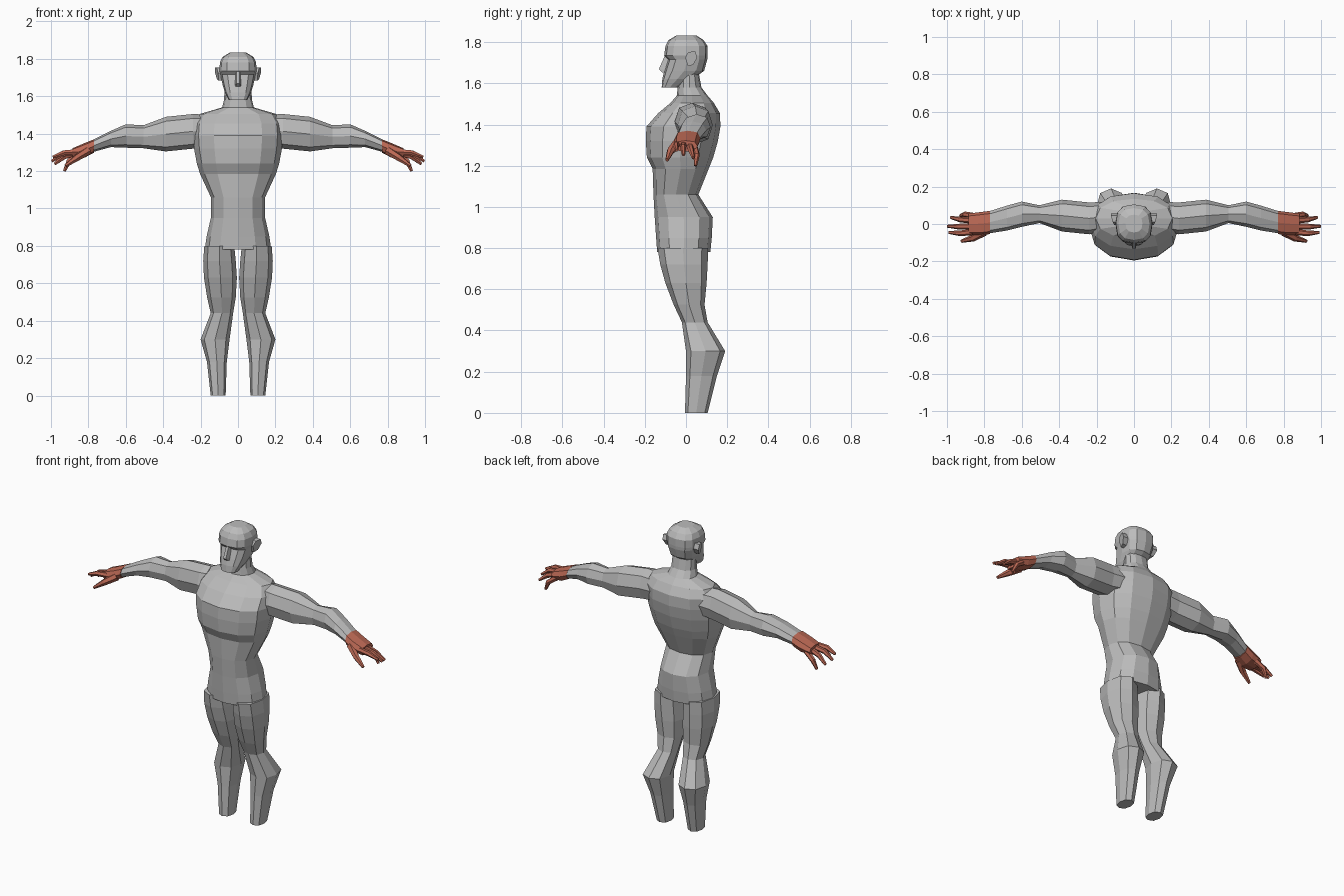
import bpy, bmesh, math
from mathutils import Vector


def material(name, rgb):
    m = bpy.data.materials.new(name)
    m.diffuse_color = (*rgb, 1)
    return m


GREY = material("body grey", (0.5, 0.5, 0.5))
RED = material("hand red", (0.50, 0.14, 0.09))


def finish(bm, name, mat, mirror=False):
    bmesh.ops.recalc_face_normals(bm, faces=bm.faces)
    me = bpy.data.meshes.new(name)
    bm.to_mesh(me)
    bm.free()
    me.materials.append(mat)
    ob = bpy.data.objects.new(name, me)
    bpy.context.collection.objects.link(ob)
    if mirror:
        ob.modifiers.new("mirror", 'MIRROR')
    return ob


def skin(bm, rings):
    """Bridge a list of point rings and cap both ends."""
    rows = [[bm.verts.new(p) for p in r] for r in rings]
    n = len(rows[0])
    for a, b in zip(rows, rows[1:]):
        for i in range(n):
            j = (i + 1) % n
            bm.faces.new((a[i], a[j], b[j], b[i]))
    bm.faces.new(rows[0][::-1])
    bm.faces.new(rows[-1])


def oval(u0, u1, v0, v1, n, power):
    """Squarish n-sided oval inside a box, starting at the middle of v0."""
    pts = []
    for i in range(n):
        a = 2 * math.pi * i / n
        s, c = math.sin(a), -math.cos(a)
        s = math.copysign(abs(s) ** power, s)
        c = math.copysign(abs(c) ** power, c)
        pts.append(((u0 + u1) / 2 + s * (u1 - u0) / 2,
                    (v0 + v1) / 2 + c * (v1 - v0) / 2))
    return pts


def loft_z(name, mat, rows, n, power, mirror=False):
    bm = bmesh.new()
    skin(bm, [[(x, y, z) for x, y in oval(x0, x1, y0, y1, n, power)]
              for z, x0, x1, y0, y1 in rows])
    return finish(bm, name, mat, mirror)


def loft_x(name, mat, rows, n, power):
    bm = bmesh.new()
    skin(bm, [[(x, y, z) for y, z in oval(y0, y1, z0, z1, n, power)]
              for x, z0, z1, y0, y1 in rows])
    return finish(bm, name, mat, True)


def finger(name, path, radii):
    pts = [Vector(p) for p in path]
    rings = []
    for i, p in enumerate(pts):
        d = (pts[min(i + 1, len(pts) - 1)] - pts[max(i - 1, 0)]).normalized()
        u = d.cross(Vector((0, 0, 1))).normalized()
        v = u.cross(d)
        rings.append([p + radii[i] * (u * math.cos(k * math.pi / 3) + v * math.sin(k * math.pi / 3))
                      for k in range(6)])
    bm = bmesh.new()
    skin(bm, rings)
    finish(bm, name, RED, True)


# Torso and neck: z, half width, front y, back y
torso = [(0.78, .178, -.14, .118), (0.85, .168, -.145, .125), (0.95, .145, -.152, .13),
         (1.06, .145, -.158, .06), (1.185, .203, -.162, .11), (1.24, .22, -.19, .132),
         (1.32, .235, -.195, .155), (1.39, .24, -.192, .167), (1.455, .235, -.135, .165),
         (1.505, .205, -.075, .135), (1.54, .085, -.045, .105), (1.58, .075, -.04, .075),
         (1.66, .07, -.03, .06)]
loft_z("torso", GREY, [(z, -w, w, f, b) for z, w, f, b in torso], 12, 0.9)

# Head, with the eye line set back under the brow
head = [(1.58, .05, -.118, -.04), (1.62, .07, -.115, .03), (1.66, .082, -.106, .088),
        (1.715, .094, -.088, .103), (1.735, .099, -.106, .105), (1.78, .097, -.10, .105),
        (1.81, .083, -.085, .085), (1.833, .045, -.045, .05)]
loft_z("head", GREY, [(z, -w, w, f, b) for z, w, f, b in head], 12, 0.75)

# Nose wedge
bm = bmesh.new()
skin(bm, [[(-.02, -.08, 1.65), (.02, -.08, 1.65), (.012, -.115, 1.652), (-.012, -.115, 1.652)],
          [(-.02, -.08, 1.668), (.02, -.08, 1.668), (.009, -.132, 1.668), (-.009, -.132, 1.668)],
          [(-.012, -.08, 1.732), (.012, -.08, 1.732), (.008, -.104, 1.732), (-.008, -.104, 1.732)]])
finish(bm, "nose", GREY)

# Ears: flared outward toward the top and back
bm = bmesh.new()
outline = [(-.005, 1.725), (.012, 1.752), (.045, 1.755), (.055, 1.725), (.035, 1.69), (.01, 1.683)]
skin(bm, [[(.085, y, z) for y, z in outline],
          [(.10 + max(0, y) * .3 + (z - 1.68) * .14, y, z) for y, z in outline]])
finish(bm, "ear", GREY, True)

# Legs: z, inner x, outer x, front y, back y
legs = [(0.80, .02, .18, -.138, .108), (0.72, .012, .186, -.125, .105), (0.63, .006, .182, -.10, .10),
        (0.525, .012, .165, -.06, .09), (0.44, .026, .146, -.02, .105), (0.30, .045, .20, 0, .19),
        (0.18, .06, .166, 0, .15), (0.0, .066, .146, -.005, .105)]
loft_z("leg", GREY, legs, 8, 0.85, True)

# Arms: x, bottom z, top z, front y, back y
arms = [(.12, 1.34, 1.50, -.03, .12), (.24, 1.32, 1.505, -.055, .115), (.385, 1.305, 1.49, -.04, .13),
        (.505, 1.322, 1.445, .005, .10), (.60, 1.325, 1.45, -.015, .12), (.68, 1.328, 1.415, -.035, .098),
        (.775, 1.302, 1.367, -.05, .068)]
loft_x("arm", GREY, arms, 8, 0.85)

# Palms
palm = [(.77, 1.298, 1.37, -.054, .07), (.82, 1.272, 1.35, -.06, .064), (.885, 1.268, 1.322, -.058, .056)]
loft_x("palm", RED, palm, 8, 0.75)

# Fingers and thumb
R = (.017, .015, .008)
finger("index_finger", [(.865, -.043, 1.302), (.93, -.05, 1.298), (.99, -.045, 1.275)], R)
finger("middle_finger", [(.865, -.012, 1.302), (.94, -.014, 1.29), (.996, -.012, 1.252)], R)
finger("ring_finger", [(.865, .018, 1.298), (.93, .024, 1.276), (.98, .035, 1.238)], R)
finger("little_finger", [(.855, .042, 1.288), (.905, .052, 1.252), (.928, .046, 1.2)], R)
finger("thumb", [(.80, -.04, 1.31), (.86, -.075, 1.272), (.922, -.092, 1.228)], (.024, .019, .009))
